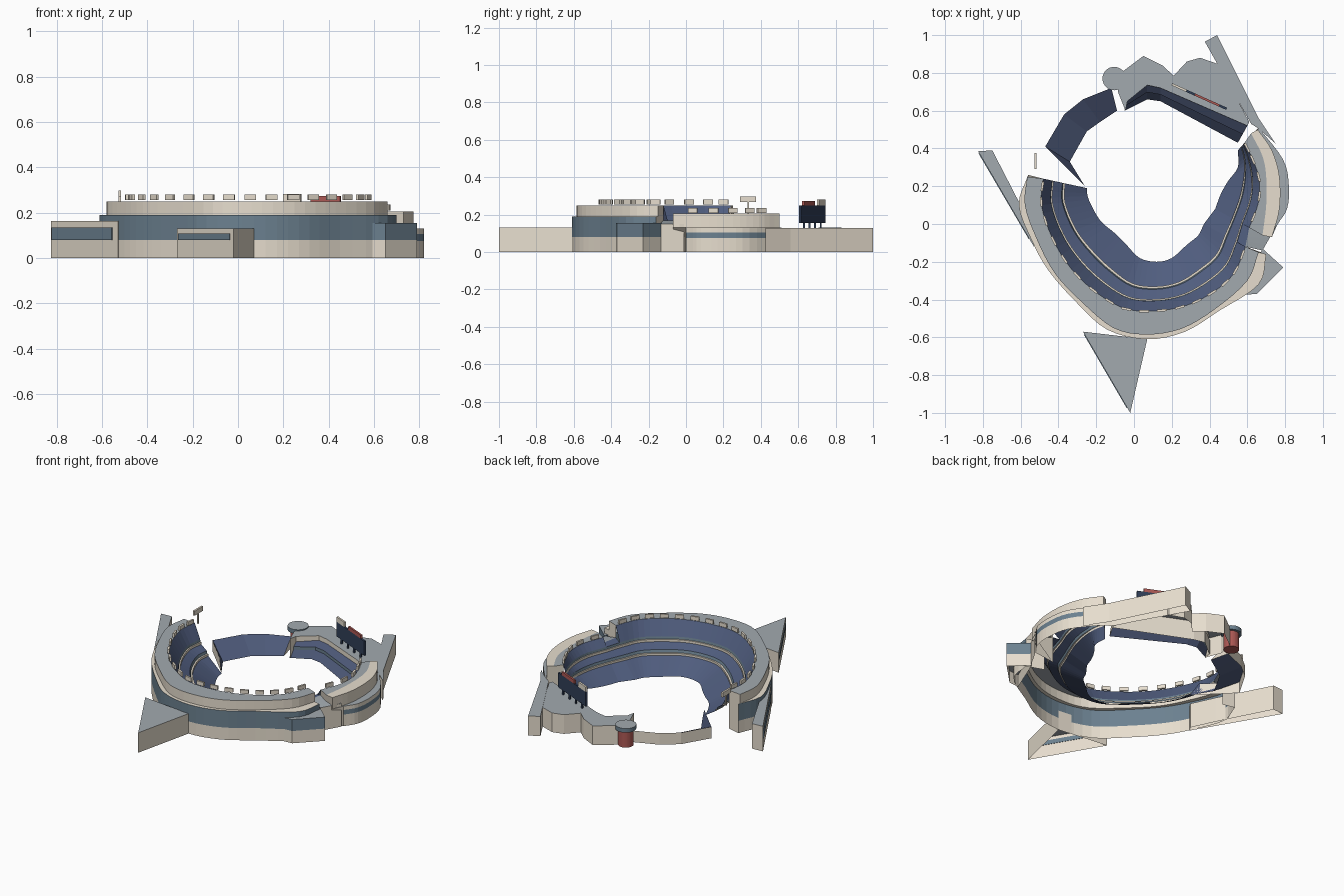
import bpy, bmesh, math
from mathutils import Vector

if "Cube" in bpy.data.objects:
    bpy.data.objects.remove(bpy.data.objects["Cube"])


def material(name, rgb):
    m = bpy.data.materials.new(name)
    m.diffuse_color = (*rgb, 1)
    m.use_nodes = True
    m.node_tree.nodes["Principled BSDF"].inputs["Base Color"].default_value = m.diffuse_color
    return m


CREAM = material("cream", (0.80, 0.73, 0.62))
ROOF = material("roof_grey", (0.36, 0.40, 0.43))
SEAT = material("seat_blue", (0.08, 0.11, 0.21))
DARK = material("dark_seat", (0.075, 0.10, 0.19))
GLASS = material("glass", (0.15, 0.22, 0.28))
RED = material("brick_red", (0.42, 0.10, 0.09))
BLACK = material("board", (0.03, 0.05, 0.10))


def finish(name, bm, mats):
    bmesh.ops.recalc_face_normals(bm, faces=bm.faces)
    me = bpy.data.meshes.new(name)
    bm.to_mesh(me)
    bm.free()
    for m in mats:
        me.materials.append(m)
    ob = bpy.data.objects.new(name, me)
    bpy.context.collection.objects.link(ob)
    return ob


def spline(pts, k=4):
    """Catmull-Rom curve through 2D points, k steps per span."""
    p = [Vector(q) for q in pts]
    p = [2 * p[0] - p[1]] + p + [2 * p[-1] - p[-2]]
    out = []
    for i in range(1, len(p) - 2):
        a, b, c, d = p[i - 1:i + 3]
        for s in range(k):
            t = s / k
            out.append(0.5 * (2 * b + (c - a) * t + (2 * a - 5 * b + 4 * c - d) * t * t
                              + (3 * b - a - 3 * c + d) * t ** 3))
    return out + [p[-2]]


def mix(a, b, t):
    return [Vector(p).lerp(Vector(q), t) for p, q in zip(a, b)]


def loft(name, rings, strips, cap=None):
    """Rings are (curve, z), one material per strip; end walls start at ring `cap`."""
    bm = bmesh.new()
    mats = list(dict.fromkeys(strips + [CREAM]))
    rows = [[bm.verts.new((p[0], p[1], z)) for p in c] for c, z in rings]
    for a, b, m in zip(rows, rows[1:], strips):
        for i in range(len(a) - 1):
            bm.faces.new((a[i], a[i + 1], b[i + 1], b[i])).material_index = mats.index(m)
    if cap is not None:
        for e in (0, -1):
            x, y, _ = rows[cap][e].co
            foot = bm.verts.new((x, y, 0))
            bm.faces.new([r[e] for r in rows[cap:]] + [foot]).material_index = mats.index(CREAM)
    return finish(name, bm, mats)


def prism(name, pts, z0, z1, side=CREAM, top=ROOF, base=True):
    bm = bmesh.new()
    lo = [bm.verts.new((x, y, z0)) for x, y in pts]
    hi = [bm.verts.new((x, y, z1)) for x, y in pts]
    if base:
        bm.faces.new(lo)
    bm.faces.new(hi).material_index = 1
    for i in range(len(pts)):
        j = (i + 1) % len(pts)
        bm.faces.new((lo[i], lo[j], hi[j], hi[i]))
    return finish(name, bm, [side, top])


def panel(name, p, q, z0, z1, mat, t=0.01):
    """Upright slab between two plan points."""
    p, q = Vector(p), Vector(q)
    d = (q - p).normalized() * t / 2
    n = Vector((-d.y, d.x))
    return prism(name, [p - n, q - n, q + n, p + n], z0, z1, mat, mat)


# Plan curves: field edge and top row of the seating, left end to right end
FIELD = [(-.25, .19), (-.24, .13), (-.18, .02), (-.10, -.05), (-.04, -.11), (.03, -.18),
         (.12, -.20), (.20, -.18), (.28, -.11), (.34, -.06), (.37, 0),
         (.43, .08), (.46, .16), (.50, .23), (.55, .30), (.55, .39)]
TOP = [(-.48, .24), (-.49, .10), (-.43, -.08), (-.33, -.24), (-.19, -.37), (-.04, -.45),
       (.12, -.46), (.28, -.43), (.42, -.36), (.53, -.26), (.59, -.12),
       (.61, -.02), (.66, .12), (.66, .25), (.62, .36), (.585, .43)]


def tiers(a, b, ztop):
    """Stepped seating section from the field up to the top row."""
    f, t = spline(FIELD[a:b]), spline(TOP[a:b])
    r = [(f, 0), (mix(f, t, .50), .075), (mix(f, t, .50), .088), (mix(f, t, .54), .088),
         (mix(f, t, .56), .105), (mix(f, t, .76), .13), (mix(f, t, .76), .145),
         (mix(f, t, .79), .145), (mix(f, t, .80), .16), (t, ztop)]
    return r, [SEAT, CREAM, CREAM, GLASS, SEAT, CREAM, CREAM, GLASS, SEAT], t


# Main stand
rim = spline([(-.565, .25), (-.578, .10), (-.515, -.08), (-.42, -.26), (-.28, -.41), (-.11, -.55),
              (.06, -.585), (.25, -.555), (.43, -.45), (.60, -.30), (.66, -.15)])
wall = spline([(-.56, .26), (-.61, .10), (-.54, -.09), (-.45, -.25), (-.30, -.42), (-.14, -.56),
               (.07, -.61), (.27, -.57), (.45, -.46), (.66, -.32), (.70, -.16)])
r, m, main_top = tiers(0, 11, .25)
loft("main_stand", r + [(rim, .25), (rim, .19), (wall, .19), (wall, .08), (wall, 0)],
     m + [ROOF, CREAM, CREAM, GLASS, CREAM], 9)

# Right field stand with its lower outer deck
rim = spline([(.68, -.06), (.70, .10), (.70, .25), (.68, .36), (.62, .48)])
wall = spline([(.73, -.07), (.77, .08), (.77, .25), (.73, .39), (.655, .50)])
deck = spline([(.76, 0), (.81, .08), (.82, .20), (.79, .34), (.66, .51)])
r, m, right_top = tiers(11, 16, .205)
loft("right_field_stand", r + [(rim, .205), (wall, .205), (wall, .13), (deck, .13), (deck, .105),
                               (deck, .075), (deck, 0)],
     m + [ROOF, CREAM, CREAM, ROOF, CREAM, GLASS, CREAM], 9)

# Lower link between the two stands
r, m, t = tiers(10, 12, .17)
edge = spline([(.68, -.14), (.755, -.01)])
loft("link_stand", r + [(edge, .15), (edge, 0)], m + [ROOF, CREAM])

# Signs along the top rows
for label, curve, z, n in (("main", main_top, .255, 17), ("right", right_top, .21, 5)):
    for i in range(n):
        u = (i + .5) / n * (len(curve) - 1)
        k = int(u)
        c = curve[k].lerp(curve[k + 1], u - k)
        d = (curve[k + 1] - curve[k]).normalized() * .026
        panel(f"{label}_sign_{i}", c - d, c + d, z, z + .025, CREAM, .012)

# Outfield seating
inner = [(-.26, .20), (-.34, .33), (-.25, .49), (-.18, .54), (-.09, .60)]
outer = [(-.30, .24), (-.47, .41), (-.37, .58), (-.27, .66), (-.12, .72)]
loft("left_outfield_seats", [(inner, 0), (outer, .075), (outer, 0)], [DARK, CREAM], 0)
inner = [(-.05, .60), (.07, .66), (.14, .65), (.55, .43)]
outer = [(-.04, .65), (.07, .735), (.14, .72), (.60, .52)]
mid = mix(inner, outer, .5)
loft("right_outfield_seats", [(inner, 0), (mid, .045), (mid, .065), (outer, .095), (outer, 0)],
     [DARK, GLASS, DARK, CREAM], 0)

# Plaza, entrance buildings and long wings (open underneath)
prism("outfield_plaza", [(-.045, .60), (-.085, .70), (-.07, .80), (.05, .89), (.15, .84),
                         (.21, .785), (.28, .86), (.35, .88), (.45, .845), (.61, .54), (.60, .52),
                         (.14, .72), (.07, .735), (-.035, .65)], 0, .125, base=False)
prism("right_wing", [(.375, .965), (.44, 1), (.66, .56), (.75, .425), (.66, .505), (.62, .53)],
      0, .128, base=False)
prism("left_wing", [(-.825, .385), (-.75, .39), (-.58, .06), (-.51, -.09), (-.53, -.12)],
      0, .163, base=False)
panel("left_wing_windows", (-.82, .374), (-.555, -.078), .08, .135, GLASS, .006)
prism("front_entrance", [(-.27, -.57), (-.02, -1), (.07, -.61)], 0, .13, base=False)
panel("front_entrance_windows", (-.263, -.584), (-.035, -.975), .08, .108, GLASS, .006)
side = [(.58, -.375), (.65, -.37), (.69, -.33), (.79, -.23), (.68, -.13)]
prism("side_entrance_base", side, 0, .08, base=False)
prism("side_entrance_windows", side, .08, .155, GLASS, base=False)

# Round corner tower
ring = [(math.cos(math.tau * i / 32), math.sin(math.tau * i / 32)) for i in range(32)]
prism("tower_body", [(-.105 + .046 * x, .77 + .046 * y) for x, y in ring], 0, .105, RED, RED)
prism("tower_cap", [(-.105 + .062 * x, .77 + .062 * y) for x, y in ring], .105, .132, GLASS, ROOF)

# Scoreboard on legs, with a red header and a small sign
a, b = Vector((.20, .74)), Vector((.49, .61))
panel("scoreboard", a, b, .155, .25, BLACK, .012)
panel("scoreboard_header", a.lerp(b, .42), a.lerp(b, .87), .25, .273, RED, .012)
panel("scoreboard_small_sign", a, a.lerp(b, .27), .25, .282, CREAM, .012)
for i in range(4):
    c = a.lerp(b, .15 + .23 * i)
    panel(f"scoreboard_leg_{i}", c - Vector((.005, 0)), c + Vector((.005, 0)), .12, .16, BLACK)

# Tall sign at the left end
panel("pole_sign", (-.522, .29), (-.522, .375), .268, .298, CREAM, .012)
panel("sign_pole", (-.522, .328), (-.522, .338), .20, .27, CREAM)
